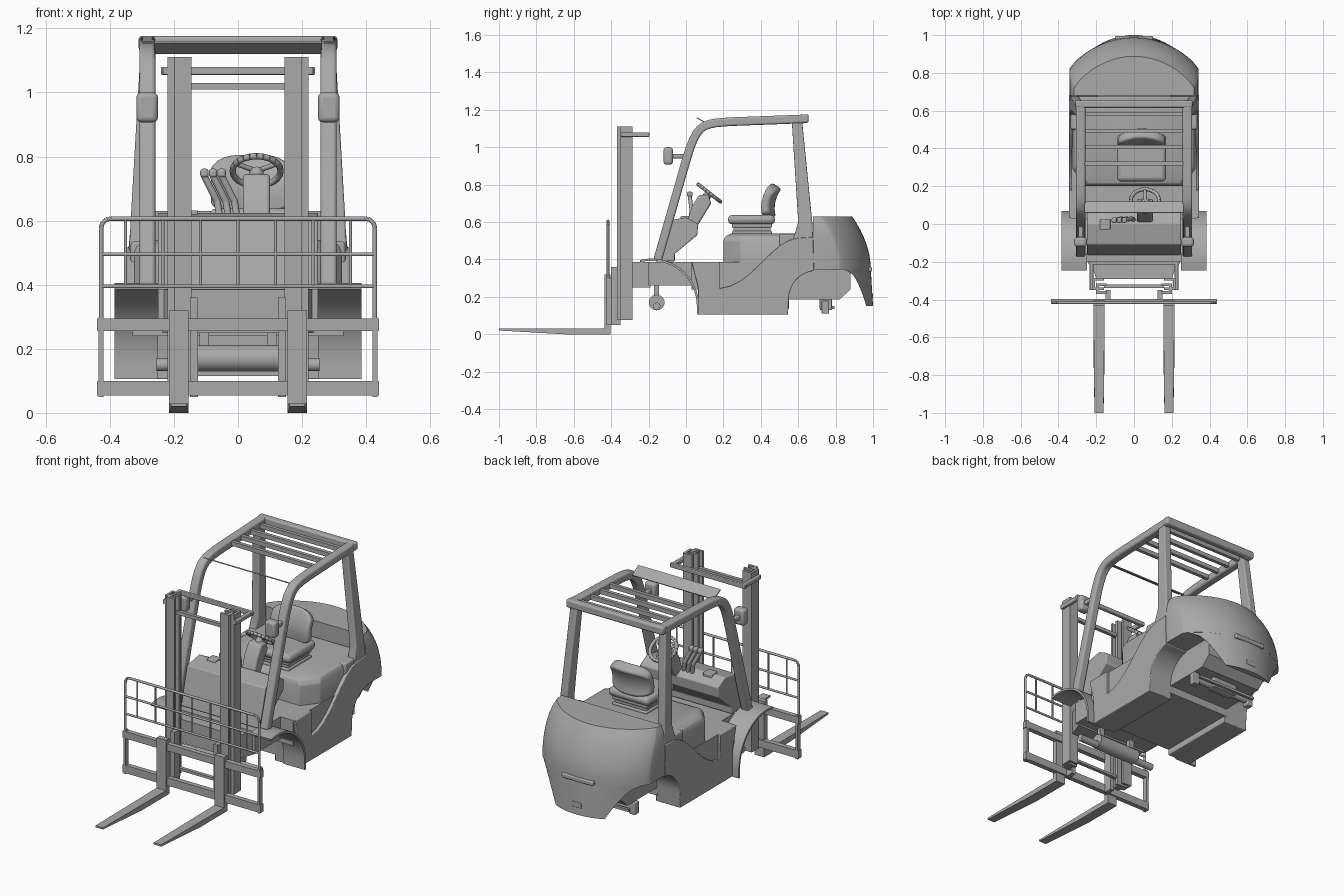
import bpy, bmesh
from math import radians, cos, sin, tau, pi, asin
from mathutils import Vector, Matrix, geometry

if "Cube" in bpy.data.objects:
    bpy.data.objects.remove(bpy.data.objects["Cube"])

# One grey paint for the whole machine
shade = (.4, .4, .4, 1)
grey = bpy.data.materials.new("machine_grey")
grey.use_nodes = True
grey.diffuse_color = shade
grey.node_tree.nodes["Principled BSDF"].inputs["Base Color"].default_value = shade


def finish(name, bm, bevel=0, mirror=False):
    bmesh.ops.recalc_face_normals(bm, faces=bm.faces)
    mesh = bpy.data.meshes.new(name)
    bm.to_mesh(mesh)
    bm.free()
    mesh.materials.append(grey)
    ob = bpy.data.objects.new(name, mesh)
    bpy.context.collection.objects.link(ob)
    bpy.ops.object.select_all(action='DESELECT')
    ob.select_set(True)
    bpy.context.view_layer.objects.active = ob
    bpy.ops.object.shade_smooth_by_angle(angle=radians(35))
    if bevel:
        modifier = ob.modifiers.new("bevel", 'BEVEL')
        modifier.width, modifier.segments, modifier.limit_method = bevel, 3, 'ANGLE'
    if mirror:
        ob.modifiers.new("mirror", 'MIRROR')
    return ob


def loft(name, rings, bevel=0, mirror=False):
    """Skin matching rings of points and cap both ends."""
    bm = bmesh.new()
    loops = [[bm.verts.new(p) for p in ring] for ring in rings]
    for low, high in zip(loops, loops[1:]):
        for i in range(len(low)):
            bm.faces.new((low[i - 1], low[i], high[i], high[i - 1]))
    bm.faces.new(loops[0])
    bm.faces.new(loops[-1])
    return finish(name, bm, bevel, mirror)


def prism(name, profile, left, right, bevel=0, mirror=False):
    """Side profile in (y, z), extruded along x."""
    return loft(name, [[(x, y, z) for y, z in profile] for x in (left, right)], bevel, mirror)


def box(name, x, y, z, bevel=0, mirror=False):
    profile = [(y[0], z[0]), (y[1], z[0]), (y[1], z[1]), (y[0], z[1])]
    return prism(name, profile, *x, bevel, mirror)


def cross_box(name, half, y, z, bevel=0):
    """Box spanning the centre line."""
    return box(name, (-half, half), y, z, bevel)


def strip(path, thickness):
    """Thicken an open (y, z) path towards its right."""
    points = [Vector(p) for p in path]
    offset = []
    for i, p in enumerate(points):
        d = (points[min(i + 1, len(points) - 1)] - points[max(i - 1, 0)]).normalized()
        offset.append(p + Vector((d.y, -d.x)) * thickness)
    return points + offset[::-1]


def bend(start, pull, push, end, count=10):
    flat = geometry.interpolate_bezier(*(Vector((*p, 0)) for p in (start, pull, push, end)), count)
    return [(p.x, p.y) for p in flat]


def arc(y, z, radius, first, last, count=16):
    angles = [radians(first + (last - first) * i / count) for i in range(count + 1)]
    return [(y + radius * cos(a), z + radius * sin(a)) for a in angles]


def tube(name, points, radius, mirror=False, sides=12):
    bm = bmesh.new()
    for a, b in zip(points, points[1:]):
        a, b = Vector(a), Vector(b)
        turn = (b - a).to_track_quat('Z', 'Y').to_matrix().to_4x4()
        bmesh.ops.create_cone(bm, cap_ends=True, segments=sides, radius1=radius, radius2=radius,
                              depth=(b - a).length, matrix=Matrix.Translation((a + b) / 2) @ turn)
    return finish(name, bm, 0, mirror)


def cross_tube(name, half, y, z, radius):
    """Tube spanning the centre line."""
    return tube(name, [(-half, y, z), (half, y, z)], radius, sides=24)


# Forks with tapered blades
heel, shank = -.405, -.435
fork_profile = [(-1, .03), (shank, .03), (shank, .32), (heel, .32), (heel, 0), (-.65, 0), (-1, .02)]
fork = prism("fork", fork_profile, .155, .215, mirror=True)
for v in fork.data.vertices:
    if v.co.y == -1:
        v.co.x = .185 + (v.co.x - .185) * .8

# Fork carriage
carriage = (-.424, -.396)
cross_box("carriage_lower_bar", .44, carriage, (.055, .1))
cross_box("carriage_upper_bar", .44, carriage, (.255, .295))
box("carriage_side_plate", (.42, .435), carriage, (.05, .3), mirror=True)
box("carriage_roller_bracket", (.125, .15), (-.4, -.35), (.05, .36), mirror=True)

# Load backrest: bent tube frame filled with a grid
wide, top, low, grid_y = .427, .606, .395, -.417
corner = arc(wide - .03, top - .03, .03, 90, 0, 5)
tube("backrest_frame", [(x, grid_y, z) for x, z in [(0, top), *corner, (wide, .29)]], .007, True)
for z in (low, .495):
    cross_tube("backrest_rail", wide, grid_y, z, .006)
for i in range(-3, 4):
    x = i * wide * .274
    tube("backrest_bar", [(x, grid_y, low), (x, grid_y, top)], .005)


# Mast: outer and inner channels on each side
def channel(name, inner, outer, front, back, wall=.014):
    plan = [(inner, front), (outer, front), (outer, back), (inner, back), (inner, back - wall),
            (outer - wall, back - wall), (outer - wall, front + wall), (inner, front + wall)]
    loft(name, [[(x, y, z) for x, y in plan] for z in (.075, 1.11)], mirror=True)


channel("mast_outer_channel", .16, .22, -.35, -.285)
channel("mast_inner_channel", .145, .2, -.37, -.315)
tie_z = (1.055, 1.08)
cross_box("mast_top_tie", .24, (-.215, -.195), tie_z, .004)
box("mast_top_arm", (.215, .235), (-.35, -.2), tie_z, .004, True)
for name, z in (("mast_inner_tie", (1.01, 1.03)), ("mast_lower_tie", (.115, .13))):
    cross_box(name, .16, (-.34, -.32), z)

# Chassis nose and drive axle
nose = [(-.235, -.19), (.235, -.19), (.2, -.29), (-.2, -.29)]
loft("chassis_nose", [[(x, y, z) for x, y in nose] for z in (.25, .385)])
axle_y, axle_z = -.157, .17
cross_tube("axle_housing", .135, axle_y, axle_z, .042)
cross_tube("axle_shaft", .255, axle_y, axle_z - .02, .02)
box("axle_hanger", (.09, .12), (-.17, -.145), (axle_z, .27), mirror=True)

# Front fenders: thin arched shells
arch = arc(-.185, .15, .255, 104, 0) + [(.07, .105)]
prism("front_fender", strip(arch, .012), .25, .385, mirror=True)

# Main body: chassis, floor and side steps with wheel arch
floor_z = .387
cross_box("chassis", .2, (.065, .55), (.14, floor_z))
prism("tail_chassis", [(.5, .185), (.82, .185), (.88, .24), (.88, .36), (.5, .36)], -.2, .2)
cross_box("front_floor", .25, (-.2, .05), (.26, floor_z))
cross_box("floor", .33, (.03, .5), (.24, floor_z))
sweep = bend((.6, .515), (.45, .5), (.36, .26), (.18, .245))
step = [(.065, .105), (.545, .105), *arc(.7, .19, .15, 180, 96, 8), (.68, .52), *sweep,
        (.18, floor_z), (.03, floor_z), (.065, .25)]
prism("side_body", step, .19, .345, .004, True)


# Hood with chamfered front corners
def hood_ring(z, inset):
    half, front = .325 - inset, .2 + inset
    right = [(half, .675, z), (half, front + .09, z), (half - .07, front, z)]
    return right + [(-x, y, z) for x, y, z in right[::-1]]


loft("hood", [hood_ring(.34, 0), hood_ring(.5, 0), hood_ring(.525, .012), hood_ring(.54, .045)], .006)
cross_box("hood_ledge", .335, (.5, .675), (.42, .535), .01)


# Counterweight: stacked plan outlines with a rounded tail
def outline(z, front, back, half, depth=.17, count=24):
    start = asin(max(0, (front - back + depth) / depth) ** .625)
    angles = [start + (pi - 2 * start) * i / count for i in range(count + 1)]
    curve = [(half * cos(a), back - depth * (1 - abs(sin(a)) ** 1.6), z) for a in angles]
    return [(curve[0][0], front - .001, z), *curve, (curve[-1][0], front - .001, z)]


seam = .345
steps = [i / 8 for i in range(9)]
loft("counterweight", [outline(seam + .285 * t, .68, .988 - .1 * t ** 2, .342 - .025 * t ** 6)
                       for t in steps])
loft("counterweight_skirt", [outline(seam - .195 * t, .85 + .115 * t ** .5, .988 + .012 * t,
                                     .34 - .03 * t) for t in steps])
cross_box("rear_latch", .1, (.96, .995), (.335, .36), .006)
cross_box("tow_hitch", .03, (.97, 1), (.19, .22), .004)

# Steering axle under the tail
cross_tube("steer_axle", .2, .745, .145, .018)
cross_box("steer_axle_mount", .08, (.715, .78), (.13, .19), .005)
cross_box("steer_link", .19, (.78, .795), (.135, .15))
box("steer_knuckle", (.17, .21), (.725, .765), (.11, .18), .005, True)

# Overhead guard
rail = [(-.175, .4), *bend((-.02, .94), (.04, 1.15), (.08, 1.15), (.25, 1.16)), (.65, 1.175)]
prism("guard_front_post", strip(rail, .046), .258, .308, .01, True)


def post_ring(z, outer, front, back):
    inner = outer - .045
    return [(inner, front, z), (outer, front, z), (outer, back, z), (inner, back, z)]


loft("guard_rear_post", [post_ring(.5, .34, .57, .68), post_ring(.6, .335, .6, .675),
                         post_ring(1.15, .303, .565, .62)], .006, True)
cross_box("guard_rear_bar", .31, (.615, .655), (1.13, 1.176), .01)
for i in range(4):
    y = .32 + i * .087
    cross_box("guard_roof_bar", .262, (y - .01, y + .01), (1.13, 1.155))
prism("guard_front_plate", strip([(.06, 1.16), (.12, 1.125)], .006), -.262, .262)

# Work lamps on the front posts
box("lamp", (.25, .317), (-.12, -.07), (.907, 1), .015, True)
box("lamp_arm", (.27, .295), (-.08, -.01), (.94, .965), .004, True)

# Dashboard, steering column and wheel
dash = [(-.165, .39), (-.11, .605), (0, .625), (.065, .59), (.06, .53), (-.06, .43), (-.06, .39)]
prism("dashboard", dash, -.25, .25, .006)
column = [(0, .58), (.03, .68), (.07, .745), (.12, .745), (.135, .7), (.05, .56)]
prism("steering_column", column, .015, .1, .01)
tilt = Matrix.Translation((.058, .125, .755)) @ Matrix.Rotation(radians(-38), 4, 'X')


def on_wheel(turn, reach=.075):
    return tilt @ Vector((reach * sin(turn * tau), reach * cos(turn * tau), 0))


tube("steering_wheel", [on_wheel(i / 24) for i in range(25)], .01)
for i in range(3):
    tube("wheel_spoke", [on_wheel(0, 0), on_wheel(i / 3)], .008)
tube("wheel_hub", [tilt @ Vector((0, 0, -.04)), on_wheel(0, 0)], .022)

# Control levers and switch box
for i in range(3):
    x = -.105 + i * .027
    tube("control_lever", [(x + .05, .02, .6), (x + .04, .03, .66), (x, .02, .74)], .011)
    box("lever_knob", (x - .013, x + .013), (.005, .035), (.735, .762), .008)
box("dash_switch_box", (-.18, -.125), (-.03, .025), (.6, .632), .005)

# Seat on a bellows base
for i in range(3):
    inset, z = .008 * (i % 2), .53 + .02 * i
    box("seat_bellows", (inset - .07, .15 - inset), (.245 + inset, .46 - inset), (z, z + .022), .006)
box("seat_cushion", (-.09, .17), (.225, .475), (.588, .638), .022)

# Backrest: lens-shaped side section shrinking and wrapping forward towards its edges
lean = strip(bend((.42, .62), (.4, .7), (.43, .77), (.46, .81), 6), .06)
rings = []
for i in range(-6, 7):
    u = i / 6
    size = 1 - .35 * u ** 4
    rings.append([(.04 + .125 * u, .465 + (y - .465) * size - .03 * u * u, .7 + (z - .7) * size)
                  for y, z in lean])
loft("seat_backrest", rings, .012)
